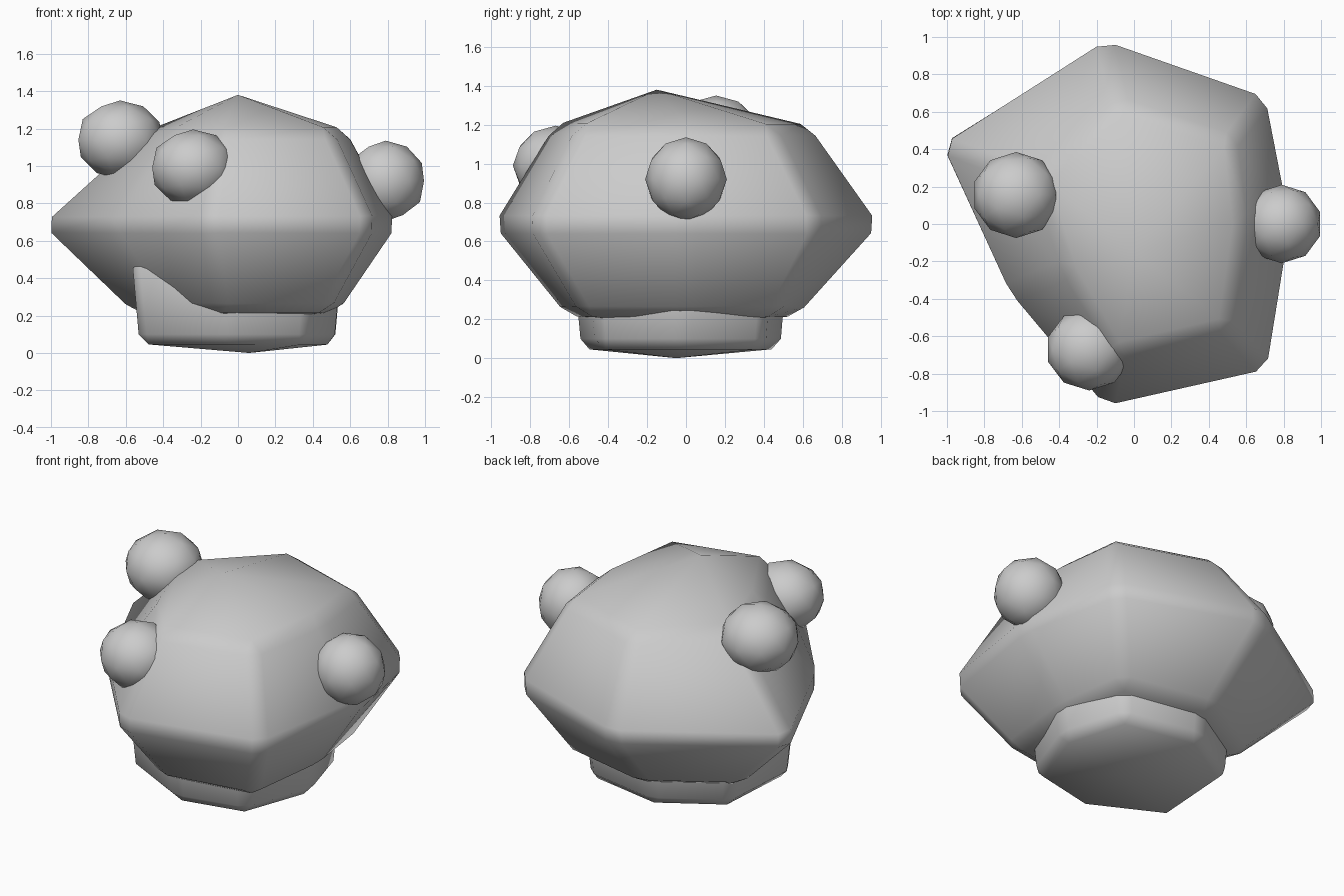
import bpy, bmesh
from mathutils import Vector

if "Cube" in bpy.data.objects:
    bpy.data.objects.remove(bpy.data.objects["Cube"])


def loft(name, bottom, rings, top, bevel):
    """Skin stacked rings with pointed ends, chamfer edges, shade smooth."""
    bm = bmesh.new()
    loops = [[bm.verts.new(p) for p in r] for r in rings]
    n = len(loops[0])
    lo, hi = bm.verts.new(bottom), bm.verts.new(top)
    for i in range(n):
        j = (i + 1) % n
        bm.faces.new((lo, loops[0][j], loops[0][i]))
        bm.faces.new((loops[-1][i], loops[-1][j], hi))
        for a, b in zip(loops, loops[1:]):
            bm.faces.new((a[i], a[j], b[j], b[i]))
    bmesh.ops.recalc_face_normals(bm, faces=bm.faces)
    edges = [e for e in bm.edges if lo not in e.verts and hi not in e.verts]
    bmesh.ops.bevel(bm, geom=edges, offset=bevel, segments=1,
                    affect='EDGES', profile=0.5, clamp_overlap=True)
    return finish(name, bm)


def finish(name, bm):
    for f in bm.faces:
        f.smooth = True
    me = bpy.data.meshes.new(name)
    bm.to_mesh(me)
    bm.free()
    ob = bpy.data.objects.new(name, me)
    bpy.context.collection.objects.link(ob)
    return ob


def ring(points, z):
    return [(x, y, z) for x, y in points]


# Irregular seven-sided body
mid = [(0.86, 0.0), (0.72, 0.7), (-0.16, 1.01), (-1.07, 0.44),
       (-0.69, -0.38), (-0.16, -1.0), (0.73, -0.8)]
upper = [(0.58, 0.0), (0.53, 0.45), (-0.08, 0.65), (-0.5, 0.23),
         (-0.36, -0.24), (-0.1, -0.69), (0.5, -0.55)]
lower = [(0.54, 0.0), (0.48, 0.47), (-0.1, 0.58), (-0.58, 0.28),
         (-0.39, -0.23), (-0.1, -0.62), (0.48, -0.53)]
loft("body", (0, 0, 0.15),
     [ring(lower, 0.22), ring(mid, 0.685), ring(upper, 1.19)],
     (0.0, -0.15, 1.38), 0.055)

# Seven-sided foot sunk into the body
foot = [(0.57, -0.02), (0.44, 0.43), (-0.1, 0.53), (-0.53, 0.27),
        (-0.57, -0.33), (-0.06, -0.59), (0.4, -0.49)]
foot_low = [(x * 0.93, y * 0.93) for x, y in foot]
loft("foot", (0.06, -0.05, 0.0),
     [ring(foot_low, 0.05), ring(foot, 0.5)], (0, 0, 0.6), 0.05)

# Round knobs: centre and half sizes
knobs = [("right_knob", (0.79, 0.0, 0.92), (0.215, 0.21, 0.215)),
         ("left_knob", (-0.63, 0.155, 1.14), (0.235, 0.23, 0.21)),
         ("front_knob", (-0.24, -0.67, 0.99), (0.23, 0.22, 0.205))]
for name, centre, size in knobs:
    bm = bmesh.new()
    bmesh.ops.create_icosphere(bm, subdivisions=2, radius=1.0)
    for v in bm.verts:
        v.co = Vector(c + a * s for c, a, s in zip(centre, v.co, size))
    finish(name, bm)
